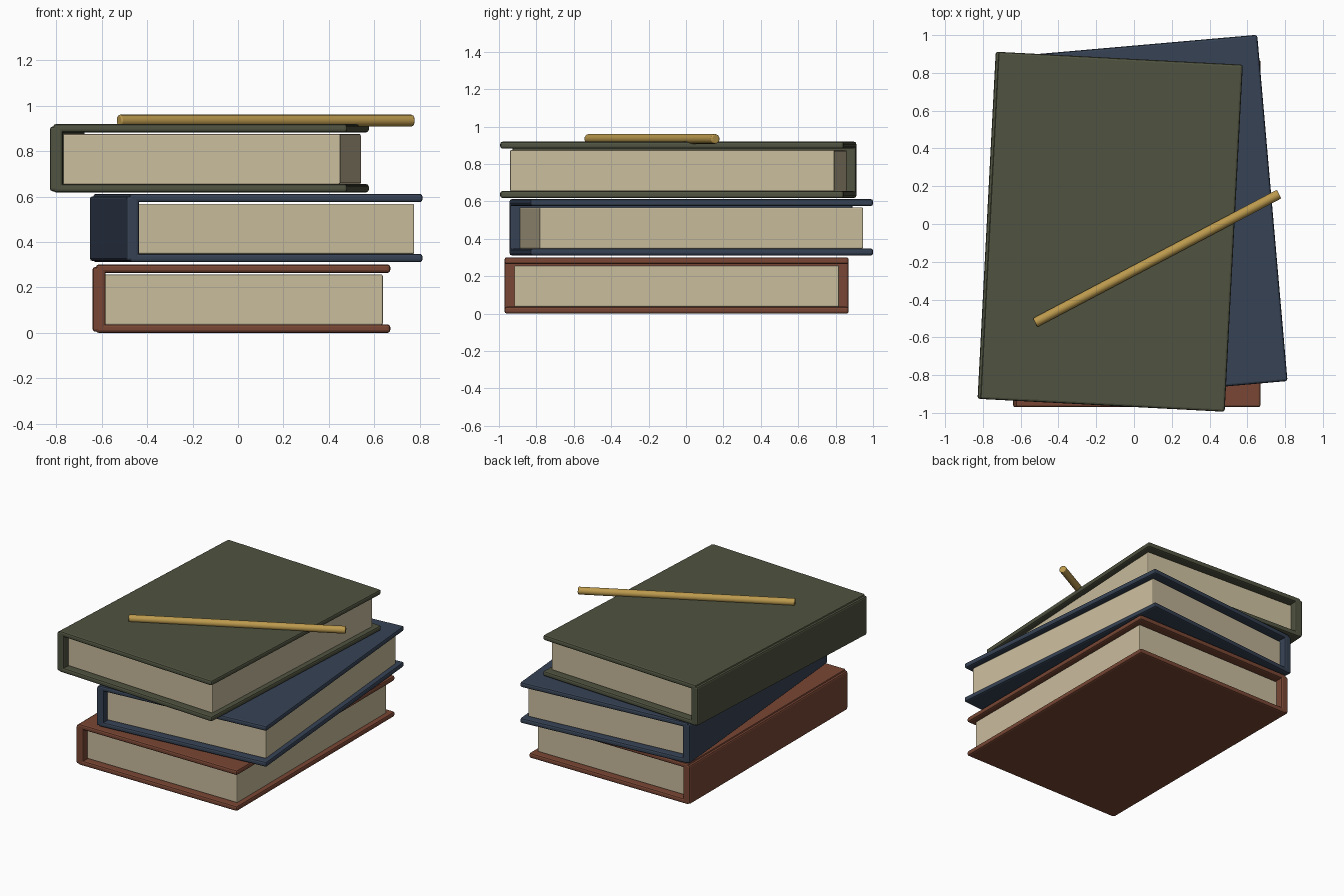
import bpy, math
from mathutils import Matrix, Vector

if "Cube" in bpy.data.objects:
    bpy.data.objects.remove(bpy.data.objects["Cube"])


def material(name, rgb):
    m = bpy.data.materials.new(name)
    m.diffuse_color = (*rgb, 1)
    m.use_nodes = True
    m.node_tree.nodes["Principled BSDF"].inputs["Base Color"].default_value = m.diffuse_color
    return m


RED = material("red_brown_cloth", (0.19, 0.062, 0.034))
BLUE = material("navy_cloth", (0.037, 0.055, 0.09))
GREEN = material("olive_cloth", (0.08, 0.088, 0.052))
PAPER = material("cream_paper", (0.59, 0.51, 0.34))
WOOD = material("ochre_wood", (0.50, 0.32, 0.075))


def bevel(obj, width, segments):
    b = obj.modifiers.new("soft_edges", "BEVEL")
    b.width, b.segments, b.limit_method = width, segments, "ANGLE"


def box(name, lo, hi, mat, place, width):
    """Bevelled box given by two local corners, then moved by a matrix."""
    lo, hi = Vector(lo), Vector(hi)
    bpy.ops.mesh.primitive_cube_add(size=1)
    o = bpy.context.object
    o.name = name
    o.data.transform(Matrix.Translation((lo + hi) / 2) @ Matrix.Diagonal((*(hi - lo), 1)))
    o.matrix_world = place
    o.data.materials.append(mat)
    bevel(o, width, 2)


def book(name, x, y, z, degrees, cloth):
    place = Matrix.Translation((x, y, z)) @ Matrix.Rotation(math.radians(degrees), 4, "Z")
    # two cover boards
    for part, z0 in (("bottom_cover", 0.0), ("top_cover", 0.264)):
        box(f"{name}_{part}", (-0.64, -0.92, z0), (0.655, 0.92, z0 + 0.037), cloth, place, 0.012)
    # spine stands slightly proud of the boards
    box(f"{name}_spine", (-0.655, -0.92, 0.005), (-0.597, 0.92, 0.29), cloth, place, 0.012)
    # page block
    box(f"{name}_pages", (-0.61, -0.868, 0.036), (0.622, 0.868, 0.257), PAPER, place, 0.006)


book("bottom_book", 0.015, -0.05, 0.0, 0, RED)
book("middle_book", 0.08, 0.028, 0.311, 5, BLUE)
book("top_book", -0.126, -0.041, 0.618, -3, GREEN)

# pencil lying across the top book
bpy.ops.mesh.primitive_cylinder_add(vertices=16, radius=0.026, depth=1.46)
pencil = bpy.context.object
pencil.name = "pencil"
pencil.matrix_world = (Matrix.Translation((0.122, -0.182, 0.934))
                       @ Matrix.Rotation(math.radians(27.8), 4, "Z")
                       @ Matrix.Rotation(math.radians(90), 4, "Y"))
pencil.data.materials.append(WOOD)
bpy.ops.object.shade_smooth_by_angle(angle=math.radians(40))
bevel(pencil, 0.006, 2)
